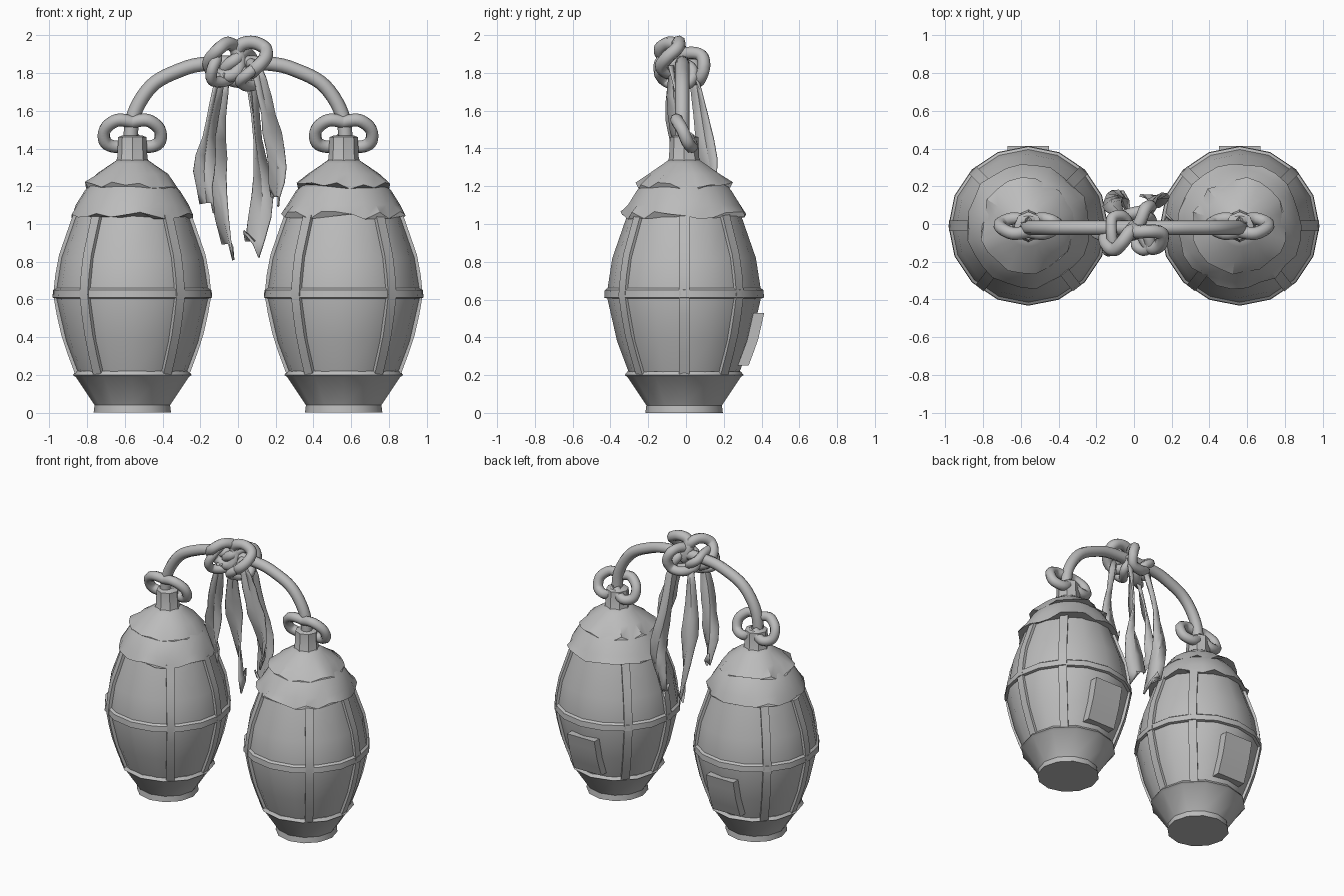
import bpy, bmesh, math, random
from mathutils import Vector, Matrix

random.seed(4)
cube = bpy.data.objects.get("Cube")
if cube:
    bpy.data.objects.remove(cube, do_unlink=True)

grey = bpy.data.materials.new("plain grey")
grey.use_nodes = True
colour = (0.5, 0.5, 0.5, 1)
grey.diffuse_color = colour
grey.node_tree.nodes["Principled BSDF"].inputs["Base Color"].default_value = colour


def finish(name, bm, angle=35):
    bmesh.ops.recalc_face_normals(bm, faces=bm.faces)
    mesh = bpy.data.meshes.new(name)
    bm.to_mesh(mesh)
    bm.free()
    ob = bpy.data.objects.new(name, mesh)
    bpy.context.collection.objects.link(ob)
    mesh.materials.append(grey)
    bpy.ops.object.select_all(action='DESELECT')
    ob.select_set(True)
    bpy.context.view_layer.objects.active = ob
    bpy.ops.object.shade_smooth_by_angle(angle=math.radians(angle))
    return ob


def skin(bm, rings, closed_ring=True, closed_path=False):
    """Join successive rows of points with quads."""
    rows = [[bm.verts.new(p) for p in ring] for ring in rings]
    n = len(rows[0])
    for i in range(len(rows) if closed_path else len(rows) - 1):
        a, b = rows[i], rows[(i + 1) % len(rows)]
        for j in range(n if closed_ring else n - 1):
            k = (j + 1) % n
            bm.faces.new((a[j], a[k], b[k], b[j]))
    return rows


def lathe(name, profile, x, sides=14, rag=0.0):
    """Turned part; rag makes the first ring a torn fringe."""
    bm = bmesh.new()
    rings = []
    for i, (r, z) in enumerate(profile):
        ring = []
        for j in range(sides):
            a = 2 * math.pi * j / sides
            tear = random.uniform(-rag, rag) if i == 0 else 0
            rr = r + tear * 0.5
            ring.append((x + rr * math.cos(a), CY + rr * math.sin(a), z + tear))
        rings.append(ring)
    rows = skin(bm, rings)
    bm.faces.new(rows[-1])
    bm.faces.new(rows[0][::-1])
    return finish(name, bm)


def smooth_path(points, closed=False, steps=5):
    """Catmull-Rom interpolation through the points."""
    pts = [Vector(p) for p in points]
    n = len(pts)
    at = lambda i: pts[i % n] if closed else pts[max(0, min(n - 1, i))]
    out = []
    for i in range(n if closed else n - 1):
        p, q, r, s = at(i - 1), at(i), at(i + 1), at(i + 2)
        for k in range(steps):
            t = k / steps
            out.append(0.5 * (2 * q + (r - p) * t + (2 * p - 5 * q + 4 * r - s) * t * t
                              + (3 * q - p - 3 * r + s) * t ** 3))
    return out if closed else out + [pts[-1]]


def tube(name, points, radius, closed=False, sides=8):
    path = smooth_path(points, closed)
    n = len(path)
    bm = bmesh.new()
    rings, side = [], None
    for i, p in enumerate(path):
        ahead = path[(i + 1) % n] if closed else path[min(i + 1, n - 1)]
        back = path[i - 1] if closed else path[max(i - 1, 0)]
        t = (ahead - back).normalized()
        side = t.orthogonal() if side is None else side
        side = (side - t * side.dot(t)).normalized()
        up = t.cross(side)
        rings.append([p + radius * (side * math.cos(2 * math.pi * j / sides)
                                    + up * math.sin(2 * math.pi * j / sides))
                      for j in range(sides)])
    rows = skin(bm, rings, True, closed)
    if not closed:
        bm.faces.new(rows[0])
        bm.faces.new(rows[-1])
    return finish(name, bm, 60)


def loop(name, centre, size, turn, radius):
    """One bent ring of the knot."""
    m = Matrix.Translation(centre) @ Matrix.Rotation(turn[1], 4, 'Z') @ Matrix.Rotation(turn[0], 4, 'X')
    pts = [m @ Vector((size[0] * math.cos(a), 0.03 * math.sin(2 * a), size[1] * math.sin(a)))
           for a in (i * math.pi / 4 for i in range(8))]
    tube(name, pts, radius, True)


def ribbon(name, points, width, turn):
    """Hanging cloth strip with a torn, pointed end."""
    path = smooth_path(points, steps=3)
    bm = bmesh.new()
    rows = []
    for i, p in enumerate(path):
        t = i / (len(path) - 1)
        a = turn + 0.9 * math.sin(t * 5)
        w = width * min(1, 0.45 + 1.6 * t) * random.uniform(0.85, 1.1) / 2
        side = Vector((math.cos(a), math.sin(a), 0)) * w
        fold = Vector((-math.sin(a), math.cos(a), 0)) * width * 0.15
        tear = Vector((0, 0, 0.14 if i == len(path) - 1 else 0))
        rows.append([p - side + tear, p + fold + tear * 0.5, p + side])
    skin(bm, rows, False)
    ob = finish(name, bm)
    cloth = ob.modifiers.new("thickness", 'SOLIDIFY')
    cloth.thickness = 0.012


def wall(z):
    """Radius of the lantern wall at a height."""
    for (r0, z0), (r1, z1) in zip(WALL, WALL[1:]):
        if z <= z1:
            return r0 + (r1 - r0) * (z - z0) / (z1 - z0)
    return WALL[-1][0]


def plate(name, x, angle, width, z0, z1, proud, steps=8):
    """Raised strip following the lantern wall."""
    bm = bmesh.new()
    out = Vector((math.cos(angle), math.sin(angle), 0))
    side = Vector((-out.y, out.x, 0)) * width / 2
    rings = []
    for i in range(steps + 1):
        z = z0 + (z1 - z0) * i / steps
        base = Vector((x, CY, z))
        inner, outer = base + out * (wall(z) - 0.05), base + out * (wall(z) + proud)
        rings.append([inner - side, outer - side, outer + side, inner + side])
    rows = skin(bm, rings)
    bm.faces.new(rows[0])
    bm.faces.new(rows[-1])
    finish(name, bm)


CY = -0.01
WALL = [(0.28, 0.18), (0.355, 0.38), (0.405, 0.6), (0.405, 0.66), (0.38, 0.82), (0.3, 1.05)]

for tag, s in (("right", -1), ("left", 1)):
    x = 0.56 * s
    # Lantern body
    lathe(tag + "_lantern_wall", WALL, x, 16)
    lathe(tag + "_lantern_base", [(0.205, 0), (0.2, 0.04), (0.3, 0.19), (0.315, 0.2), (0.3, 0.22)], x, 12)
    lathe(tag + "_middle_band", [(0.405, 0.605), (0.423, 0.61), (0.42, 0.65), (0.4, 0.665)], x, 16)
    for i, deg in enumerate((0, 45, 135, 180, 232, 308)):
        plate(f"{tag}_rib_{i}", x, math.radians(deg), 0.055, 0.2, 1.05, 0.014)
    plate(tag + "_back_hatch", x, math.radians(90), 0.22, 0.25, 0.53, 0.035, 4)
    # Layered ragged roof and neck
    lathe(tag + "_lower_roof", [(0.328, 1.045), (0.3, 1.1), (0.25, 1.18), (0.2, 1.23)], x, 26, 0.022)
    lathe(tag + "_upper_roof", [(0.25, 1.2), (0.19, 1.265), (0.11, 1.32), (0.08, 1.34)], x, 22, 0.025)
    lathe(tag + "_neck", [(0.1, 1.3), (0.08, 1.35), (0.075, 1.46), (0.05, 1.47)], x, 8)
    # Hanging bow around the rope end
    for side in (-1, 1):
        bow = [(0, -0.03, 1.54), (0.08, -0.04, 1.55), (0.145, -0.01, 1.5),
               (0.14, 0.02, 1.43), (0.07, 0.04, 1.41), (0, 0.02, 1.46)]
        tube(f"{tag}_bow_{'a' if side < 0 else 'b'}",
             [(x + side * px, CY + py, pz) for px, py, pz in bow], 0.034)

# Carrying rope
half = [(0.57, 1.38), (0.555, 1.57), (0.46, 1.73), (0.32, 1.81), (0.16, 1.85)]
arch = [(-px, -0.02, pz) for px, pz in half] + [(px, -0.02, pz) for px, pz in half[::-1]]
tube("carrying_rope", arch, 0.038)

# Knot
loop("knot_loop_right", (-0.07, -0.07, 1.87), (0.085, 0.09), (0.3, 0.4), 0.036)
loop("knot_loop_left", (0.07, -0.06, 1.88), (0.085, 0.085), (-0.3, -0.5), 0.036)
loop("knot_loop_back", (0.01, 0.03, 1.83), (0.1, 0.08), (0.4, 0.7), 0.034)
loop("knot_loop_low", (0.06, -0.05, 1.79), (0.09, 0.06), (0.2, 1.4), 0.03)
loop("knot_loop_side", (-0.1, -0.05, 1.82), (0.1, 0.07), (-0.3, 1.2), 0.03)

# Hanging ribbons
ribbon("ribbon_outer_right", [(-0.09, -0.08, 1.8), (-0.14, -0.06, 1.55), (-0.18, -0.03, 1.28), (-0.16, -0.02, 1.06)], 0.11, 0.1)
ribbon("ribbon_inner_right", [(-0.07, 0.04, 1.78), (-0.11, 0.1, 1.45), (-0.1, 0.14, 1.15), (-0.04, 0.12, 0.81)], 0.11, -0.3)
ribbon("ribbon_outer_left", [(0.1, -0.08, 1.84), (0.16, -0.06, 1.58), (0.21, -0.02, 1.3), (0.19, 0, 1.09)], 0.11, -0.2)
ribbon("ribbon_inner_left", [(0.07, 0.04, 1.8), (0.1, 0.1, 1.45), (0.13, 0.14, 1.15), (0.07, 0.12, 0.82)], 0.12, 0.3)
